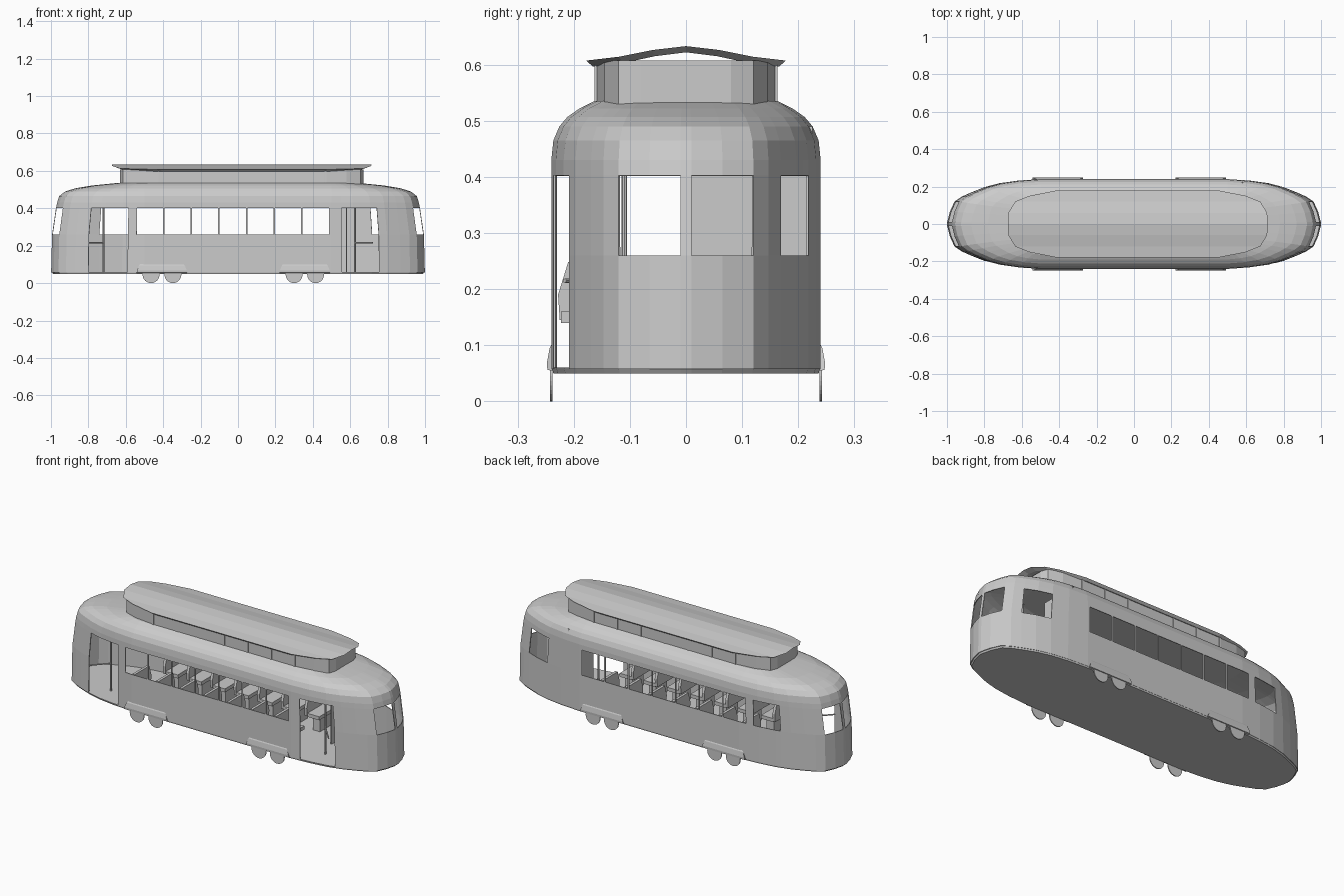
import bpy, bmesh
from math import pi
from mathutils import Vector

if "Cube" in bpy.data.objects:
    bpy.data.objects.remove(bpy.data.objects["Cube"])


def make(name, verts, faces, thickness=0):
    me = bpy.data.meshes.new(name)
    me.from_pydata([tuple(v) for v in verts], [], faces)
    bm = bmesh.new()
    bm.from_mesh(me)
    bmesh.ops.recalc_face_normals(bm, faces=bm.faces[:])
    bm.to_mesh(me)
    bm.free()
    ob = bpy.data.objects.new(name, me)
    bpy.context.collection.objects.link(ob)
    if thickness:
        m = ob.modifiers.new("thickness", 'SOLIDIFY')
        m.thickness = thickness
        m.offset = -1
    return ob


def loft(name, rings, cap_bottom=True, cap_top=True):
    n = len(rings[0])
    verts = [p for r in rings for p in r]
    faces = [(k*n+i, k*n+(i+1) % n, (k+1)*n+(i+1) % n, (k+1)*n+i)
             for k in range(len(rings)-1) for i in range(n)]
    if cap_bottom:
        faces.append(tuple(range(n)))
    if cap_top:
        faces.append(tuple(range((len(rings)-1)*n, len(rings)*n)))
    return make(name, verts, faces)


def box(name, lo, hi):
    ring = lambda z: [(lo[0], lo[1], z), (hi[0], lo[1], z), (hi[0], hi[1], z), (lo[0], hi[1], z)]
    return loft(name, [ring(lo[2]), ring(hi[2])])


def rod(name, a, b, r=0.005, sides=8):
    a, b = Vector(a), Vector(b)
    d = b - a
    bpy.ops.mesh.primitive_cylinder_add(vertices=sides, radius=r, depth=d.length, location=(a+b)/2)
    ob = bpy.context.object
    ob.name = name
    ob.rotation_euler = d.to_track_quat('Z', 'Y').to_euler()
    return ob


# Plan outline of the body: half width along the length
PLAN = [(0, .24), (.5, .24), (.62, .232), (.72, .218), (.80, .197), (.87, .169), (.92, .147), (.96, .12)]


def half_width(x):
    x = abs(x)
    for (x0, y0), (x1, y1) in zip(PLAN, PLAN[1:]):
        if x <= x1:
            return y0 + (y1-y0)*(x-x0)/(x1-x0)
    return .12


# Openings on each side and the columns that border them
windows = [(-.542+.148*i, -.542+.148*i+.140) for i in range(7)]
doors = [(-.80, -.59), (.555, .755)]
rear_windows = windows + [(-.745, -.59), (.72, .87)]
cols = {s*p[0] for p in PLAN[1:] for s in (1, -1)}
for a, b in rear_windows + doors:
    cols |= {round(a, 4), round(b, 4)}
cols = sorted(cols)
nose = [(.985, -.065), (.999, -.01), (.999, .01), (.985, .065)]
outline = ([(x, -half_width(x)) for x in cols] + nose +
           [(x, half_width(x)) for x in reversed(cols)] + [(-x, -y) for x, y in nose])

# Body rows: height, end reach, width factor
ROWS = [(.058, 1, 1), (.26, .995, 1), (.402, .974, 1), (.43, .968, 1), (.465, .957, .985),
        (.49, .925, .94), (.507, .87, .88), (.522, .78, .79), (.535, .65, .68)]


def shaped(x, y, z, reach, wide):
    s = 1 if x > 0 else -1
    if abs(x) > .5:
        x = s*(.5 + (abs(x)-.5)*(reach-.5)/.5)
    return (x, y*wide, z)


def is_open(p, q, row):
    mx, my = (p[0]+q[0])/2, (p[1]+q[1])/2
    inside = lambda spans: any(a < mx < b for a, b in spans)
    if abs(mx) > .96:
        return row == 1 and abs(my) > .009
    if my < 0:
        return row < 2 and inside(doors) or row == 1 and inside(windows)
    return row == 1 and inside(rear_windows)


n = len(outline)
verts = [shaped(x, y, *r) for r in ROWS for x, y in outline]
faces = [(k*n+i, k*n+(i+1) % n, (k+1)*n+(i+1) % n, (k+1)*n+i)
         for k in range(len(ROWS)-1) for i in range(n)
         if not is_open(outline[i], outline[(i+1) % n], k)]
faces.append(tuple(range((len(ROWS)-1)*n, len(ROWS)*n)))
make("body_shell", verts, faces, .004)

# Floor slab
loft("floor", [[(x*.99, y*.985, .05) for x, y in outline], [(x*.997, y*.997, .06) for x, y in outline]])

# Raised roof section: wall, pillars and overhanging cap
half = [(.65, .08), (.635, .12), (.56, .145), (.44, .16)]


def monitor_ring(pts, height):
    loop = (pts + [(-x, y) for x, y in reversed(pts)] +
            [(-x, -y) for x, y in pts] + [(x, -y) for x, y in reversed(pts)])
    return [(x+.02, y, height(y)) for x, y in loop]


loft("roof_monitor_wall", [monitor_ring(half, lambda y: .53), monitor_ring(half, lambda y: .607)])
for i in range(7):
    x = -.42 + .148*i
    for s in (1, -1):
        box("monitor_pillar", (x-.005, s*.161-.002, .535), (x+.005, s*.161+.002, .605))


def cap_z(y):
    prof = [(0, .633), (.06, .626), (.12, .614), (.18, .607)]
    for (a, za), (b, zb) in zip(prof, prof[1:]):
        if abs(y) <= b:
            return za + (zb-za)*(abs(y)-a)/(b-a)
    return .607


cap_half = [(.694, 0), (.692, .06), (.655, .12), (.58, .15), (.44, .178)]


def cap_grid(scale_x, scale_y, drop):
    ys = [-p[1] for p in reversed(cap_half)] + [p[1] for p in cap_half[1:]]
    xs = [p[0] for p in reversed(cap_half)] + [p[0] for p in cap_half[1:]]
    return [(s*x*scale_x+.02, y*scale_y, cap_z(y)-drop) for x, y in zip(xs, ys) for s in (-1, 1)]


top, low = cap_grid(1, 1, 0), cap_grid(.955, .93, .011)
m = len(top)
faces = []
for i in range(0, m-2, 2):
    faces += [(i, i+1, i+3, i+2), (m+i, m+i+2, m+i+3, m+i+1),
              (i, i+2, m+i+2, m+i), (i+1, m+i+1, m+i+3, i+3)]
faces += [(0, m, m+1, 1), (m-2, m-1, 2*m-1, 2*m-2)]
make("roof_monitor_cap", top+low, faces)

# Wheels and wheel fairings on both sides
for s in (1, -1):
    for x in (-.465, -.348, .30, .415):
        bpy.ops.mesh.primitive_cylinder_add(vertices=32, radius=.045, depth=.005,
                                            location=(x, s*.24, .045), rotation=(pi/2, 0, 0))
        bpy.context.object.name = "wheel"
    for c in (-.407, .357):
        sec = [(.236, .054, .135), (.247, .056, .135), (.248, .068, .133), (.243, .095, .122), (.239, .102, .115)]
        loft("wheel_fairing", [[(c-h, s*y, z) for y, z, h in sec], [(c+h, s*y, z) for y, z, h in sec]])

# Seats in rows on both sides of the aisle
for i in range(7):
    x = -.50 + .148*i
    for s in (1, -1):
        box("seat_cushion", (x, s*.145-.078, .14), (x+.075, s*.145+.078, .16))
        box("seat_base", (x+.015, s*.145-.05, .058), (x+.06, s*.145+.05, .14))
        sec = [(-.08, .145), (.08, .145), (.083, .19), (.065, .248), (-.065, .248), (-.083, .19)]
        loft("seat_back", [[(x-.015, s*.145+y, z) for y, z in sec], [(x, s*.145+y, z) for y, z in sec]])

# Door poles with rails, and the cab partition
for x, end in ((-.72, (-.80, -.196, .215)), (.625, (.72, -.216, .215))):
    rod("door_pole", (x, -.11, .058), (x, -.11, .52))
    rod("door_rail", (x, -.11, .215), end, .004)
box("cab_partition", (.578, .005, .058), (.584, .225, .49))
